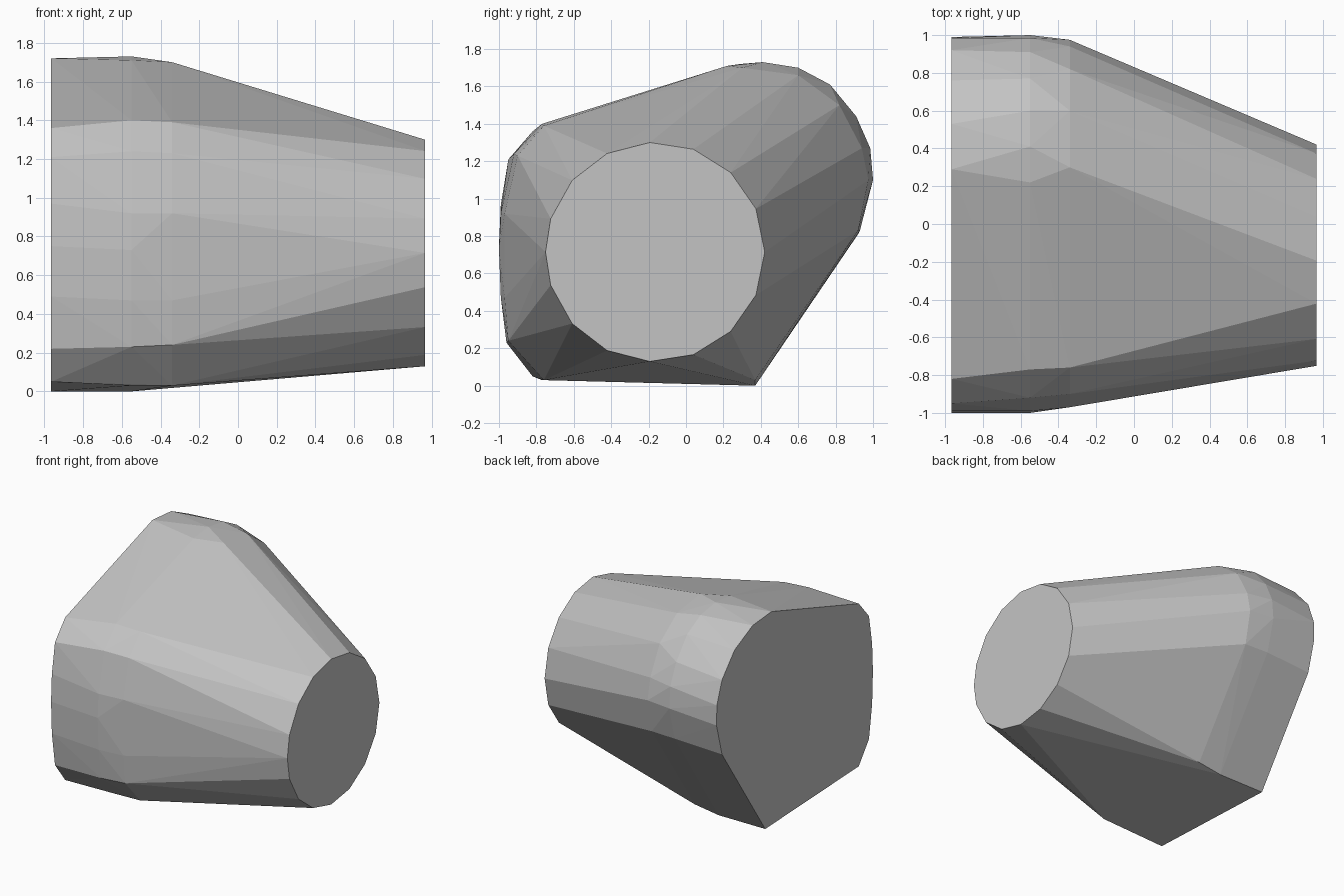
import bpy, bmesh, math

cube = bpy.data.objects.get("Cube")
if cube:
    bpy.data.objects.remove(cube, do_unlink=True)

# One plain grey for the whole body
grey = bpy.data.materials.new("light_grey")
grey.use_nodes = True
colour = (0.55, 0.55, 0.55, 1)
grey.diffuse_color = colour
grey.node_tree.nodes["Principled BSDF"].inputs["Base Color"].default_value = colour

# Round end: faceted circle in y and z, mirrored above and below its axis
RADIUS, CENTRE_Y, CENTRE_Z, STEP = 0.586, -0.165, 0.715, 23.2
angles = [math.radians(STEP * i) for i in range(-7, 8)] + [math.pi]
round_end = [(CENTRE_Y + RADIUS * math.cos(a), CENTRE_Z + RADIUS * math.sin(a))
             for a in angles]

# Shoulder, bulge and wide end: rounded wedges with a sharp lower corner
shoulder = [(.37, .03), (.92, .83), (.975, 1.1), (.94, 1.27), (.82, 1.5),
            (.6, 1.66), (.3, 1.7), (-.76, 1.39), (-.9, 1.23), (-.97, .92),
            (-.97, .47), (-.95, .24), (-.76, .03)]
bulge = [(.37, 0), (.93, .83), (1, 1.1), (.985, 1.27), (.91, 1.44),
         (.77, 1.61), (.6, 1.7), (.41, 1.73), (.22, 1.71), (-.77, 1.4),
         (-.92, 1.24), (-.99, .92), (-1, .73), (-.99, .47), (-.96, .23),
         (-.77, .03)]
wide_end = [(.37, 0), (.92, .81), (.99, 1.07), (.985, 1.23), (.92, 1.41),
            (.76, 1.59), (.53, 1.7), (.29, 1.72), (-.82, 1.36), (-.95, 1.21),
            (-.99, .97), (-1, .75), (-.99, .49), (-.95, .22), (-.82, .05)]

# Skin the four sections with one faceted convex shell
bm = bmesh.new()
for x, section in ((.965, round_end), (-.34, shoulder), (-.55, bulge), (-.965, wide_end)):
    for y, z in section:
        bm.verts.new((x, y, z))
hull = bmesh.ops.convex_hull(bm, input=bm.verts[:])
inside = {g for g in hull["geom_interior"] + hull["geom_unused"]
          if isinstance(g, bmesh.types.BMVert)}
bmesh.ops.delete(bm, geom=list(inside), context='VERTS')

# Merge the triangles of the flat end caps
bmesh.ops.dissolve_limit(bm, angle_limit=math.radians(0.5),
                         verts=bm.verts[:], edges=bm.edges[:])
bmesh.ops.recalc_face_normals(bm, faces=bm.faces[:])

mesh = bpy.data.meshes.new("tapered_body")
bm.to_mesh(mesh)
bm.free()
mesh.materials.append(grey)
body = bpy.data.objects.new("tapered_body", mesh)
bpy.context.collection.objects.link(body)
